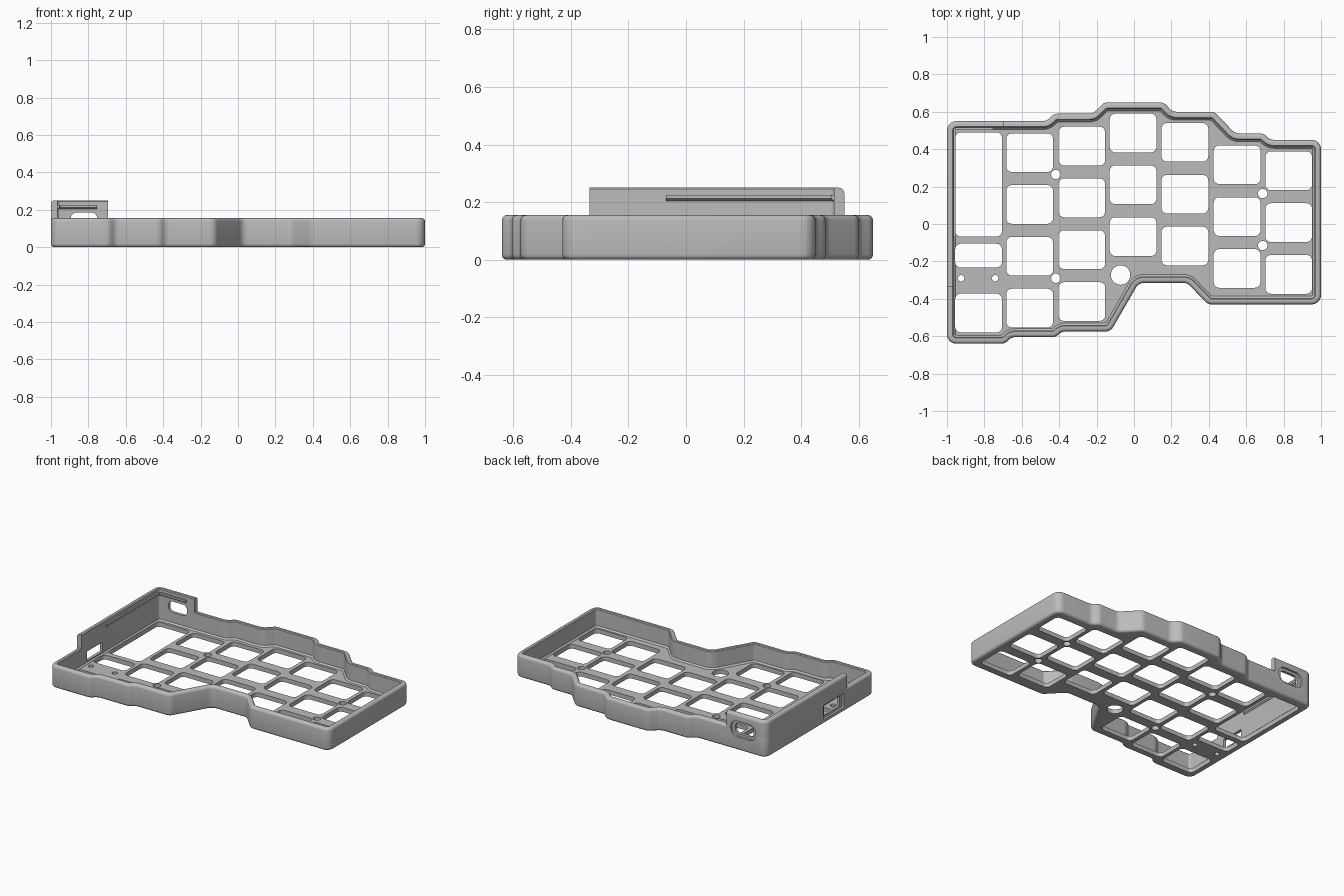
import bpy, bmesh, math
from mathutils import Vector, Matrix

cube = bpy.data.objects.get("Cube")
if cube:
    bpy.data.objects.remove(cube, do_unlink=True)

grey = bpy.data.materials.new("matte grey")
grey.use_nodes = True
COLOUR = (0.5, 0.5, 0.5, 1)
grey.diffuse_color = COLOUR
bsdf = next(n for n in grey.node_tree.nodes if n.type == 'BSDF_PRINCIPLED')
bsdf.inputs["Base Color"].default_value = COLOUR

WALL, FLOOR, RIM, TALL, FILLET = 0.035, 0.03, 0.155, 0.25, 0.018


def finish(name, bm):
    bmesh.ops.recalc_face_normals(bm, faces=bm.faces)
    mesh = bpy.data.meshes.new(name)
    bm.to_mesh(mesh)
    bm.free()
    ob = bpy.data.objects.new(name, mesh)
    bpy.context.collection.objects.link(ob)
    mesh.materials.append(grey)
    return ob


def rounded(points, radius, closed=True, steps=6):
    """Replace each corner of a path with a tangent arc."""
    pts = [Vector(p) for p in points]
    out = []
    for i, p in enumerate(pts):
        if not closed and i in (0, len(pts) - 1):
            out.append(p)
            continue
        a, b = pts[i - 1] - p, pts[(i + 1) % len(pts)] - p
        half = a.angle(b) / 2
        t = min(radius / math.tan(half), 0.45 * a.length, 0.45 * b.length)
        r = t * math.tan(half)
        a.normalize()
        b.normalize()
        centre = p + (a + b).normalized() * (r / math.sin(half))
        s, e = p + a * t - centre, p + b * t - centre
        sweep = s.angle_signed(e)
        for k in range(steps + 1):
            out.append(centre + Matrix.Rotation(-sweep * k / steps, 2) @ s)
    return out


def offset(path, d, closed):
    """Shift a clockwise path inwards with mitred corners."""
    n, out = len(path), []
    for i, p in enumerate(path):
        dirs = []
        if closed or i > 0:
            dirs.append((p - path[i - 1]).normalized())
        if closed or i < n - 1:
            dirs.append((path[(i + 1) % n] - p).normalized())
        normals = [Vector((v.y, -v.x)) for v in dirs]
        m = sum(normals, Vector((0, 0))).normalized()
        out.append(p + m * (d / m.dot(normals[0])))
    return out


def sweep(name, path, profile, closed):
    """Carry a profile of (inset, height) pairs along a path."""
    bm = bmesh.new()
    rows = [[bm.verts.new((q.x, q.y, z)) for q in offset(path, d, closed)]
            for d, z in profile]
    n, m = len(path), len(rows)
    for j in range(m - 1 if closed else m):
        a, b = rows[j], rows[(j + 1) % m]
        for i in range(n if closed else n - 1):
            k = (i + 1) % n
            bm.faces.new((a[i], a[k], b[k], b[i]))
    if closed:
        bm.faces.new(rows[0])
        bm.faces.new(rows[-1])
    else:
        bm.faces.new([r[0] for r in rows])
        bm.faces.new([r[-1] for r in rows])
    return finish(name, bm)


def add_prism(bm, w, h, r, depth, matrix):
    """Rounded block centred on the matrix, extruded along its z."""
    x, y = w / 2, h / 2
    loop = rounded([(-x, y), (x, y), (x, -y), (-x, -y)], r)
    if r >= x:
        loop = [Vector((x * math.cos(a), x * math.sin(a)))
                for a in (math.tau * k / 32 for k in range(32))]
    ends = [[bm.verts.new(matrix @ Vector((p.x, p.y, s * depth / 2))) for p in loop]
            for s in (-1, 1)]
    for e in ends:
        bm.faces.new(e)
    for i in range(len(loop)):
        k = (i + 1) % len(loop)
        bm.faces.new((ends[0][i], ends[0][k], ends[1][k], ends[1][i]))


def cut(ob, bm):
    cutter = finish("cutter", bm)
    cutter.hide_render = True
    mod = ob.modifiers.new("cut", 'BOOLEAN')
    mod.operation, mod.solver, mod.object = 'DIFFERENCE', 'EXACT', cutter
    bpy.context.view_layer.objects.active = ob
    bpy.ops.object.modifier_apply(modifier=mod.name)
    bpy.data.objects.remove(cutter, do_unlink=True)


def top_edge(height):
    """Outer fillet and inner bevel at the top of a wall."""
    arc = [(FILLET * (1 - math.cos(a)), height - FILLET * (1 - math.sin(a)))
           for a in (math.pi / 8 * k for k in range(5))]
    return arc + [(WALL - 0.005, height), (WALL, height - 0.005)]


# Tray: outer wall and floor
outline = rounded([
    (-1, .55), (-.47, .55), (-.425, .59), (-.22, .59), (-.16, .65), (.16, .65),
    (.205, .6), (.43, .6), (.54, .485), (.69, .485), (.73, .45), (1, .45),
    (1, -.43), (.395, -.43), (.285, -.315), (.025, -.315), (-.125, -.575),
    (-.385, -.575), (-.42, -.605), (-.655, -.605), (-.69, -.64), (-1, -.64)], 0.05)
base_arc = [(d, RIM - z) for d, z in reversed(top_edge(RIM)[:5])]
tray = sweep("tray", outline, base_arc + top_edge(RIM)
             + [(WALL, FLOOR + 0.01), (WALL + 0.01, FLOOR)], True)

# Raised wall around the controller corner, with its inner retaining ledge
raised_path = rounded([(-1, -.335), (-1, .55), (-.695, .55)], 0.05, False)
raised_wall = sweep("raised_wall", raised_path,
                    [(0, RIM - FILLET)] + top_edge(TALL) + [(WALL, RIM - FILLET)], False)
ledge_path = rounded([(-1, -.07), (-1, .55), (-.755, .55)], 0.05, False)
sweep("retaining_ledge", ledge_path,
      [(.03, .225), (.046, .225), (.046, .212), (.03, .2)], False)

# Key openings: left edge, top edge and count of each column
KEY_W, KEY_H, PITCH = 0.25, 0.207, 0.277
columns = [(-.683, .485, 4), (-.404, .52, 4), (-.13, .59, 3),
           (.147, .54, 3), (.426, .42, 3), (.702, .388, 3)]
rects = [(x, top - PITCH * k, KEY_H) for x, top, n in columns for k in range(n)]
rects += [(-.956, .49, .557), (-.956, -.105, .128), (-.956, -.372, .208)]
holes = bmesh.new()
for x, top, h in rects:
    add_prism(holes, KEY_W, h, 0.03, 0.2,
              Matrix.Translation((x + KEY_W / 2, top - h / 2, 0)))

# Screw holes, pin holes and button hole
for x, y, r in [(-.418, .265, .025), (-.418, -.29, .025), (.688, .163, .025),
                (.688, -.115, .025), (-.924, -.29, .017), (-.742, -.29, .017),
                (-.072, -.273, .052)]:
    add_prism(holes, 2 * r, 2 * r, r, 0.2, Matrix.Translation((x, y, 0)))
cut(tray, holes)

# Ports in the back and side walls: an outer recess, then a through hole
back = Matrix.Translation((-.823, .55, .147)) @ Matrix.Rotation(math.pi / 2, 4, 'X')
side = (Matrix.Translation((-1, -.19, .08)) @ Matrix.Rotation(math.pi / 2, 4, 'Z')
        @ Matrix.Rotation(math.pi / 2, 4, 'X'))
ports = [(back, .19, .11, .05, .03), (back, .142, .076, .03, .12),
         (side, .22, .1, .008, .03), (side, .17, .066, .005, .12)]
for ob in (tray, raised_wall):
    for matrix, w, h, r, depth in ports:
        if ob == raised_wall and matrix == side:
            continue
        cutter = bmesh.new()
        add_prism(cutter, w, h, r, depth, matrix)
        cut(ob, cutter)

# Smooth the fillets and keep the hard edges
bpy.ops.object.select_all(action='DESELECT')
for ob in (tray, raised_wall):
    ob.select_set(True)
bpy.context.view_layer.objects.active = tray
bpy.ops.object.shade_smooth_by_angle(angle=math.radians(35))
